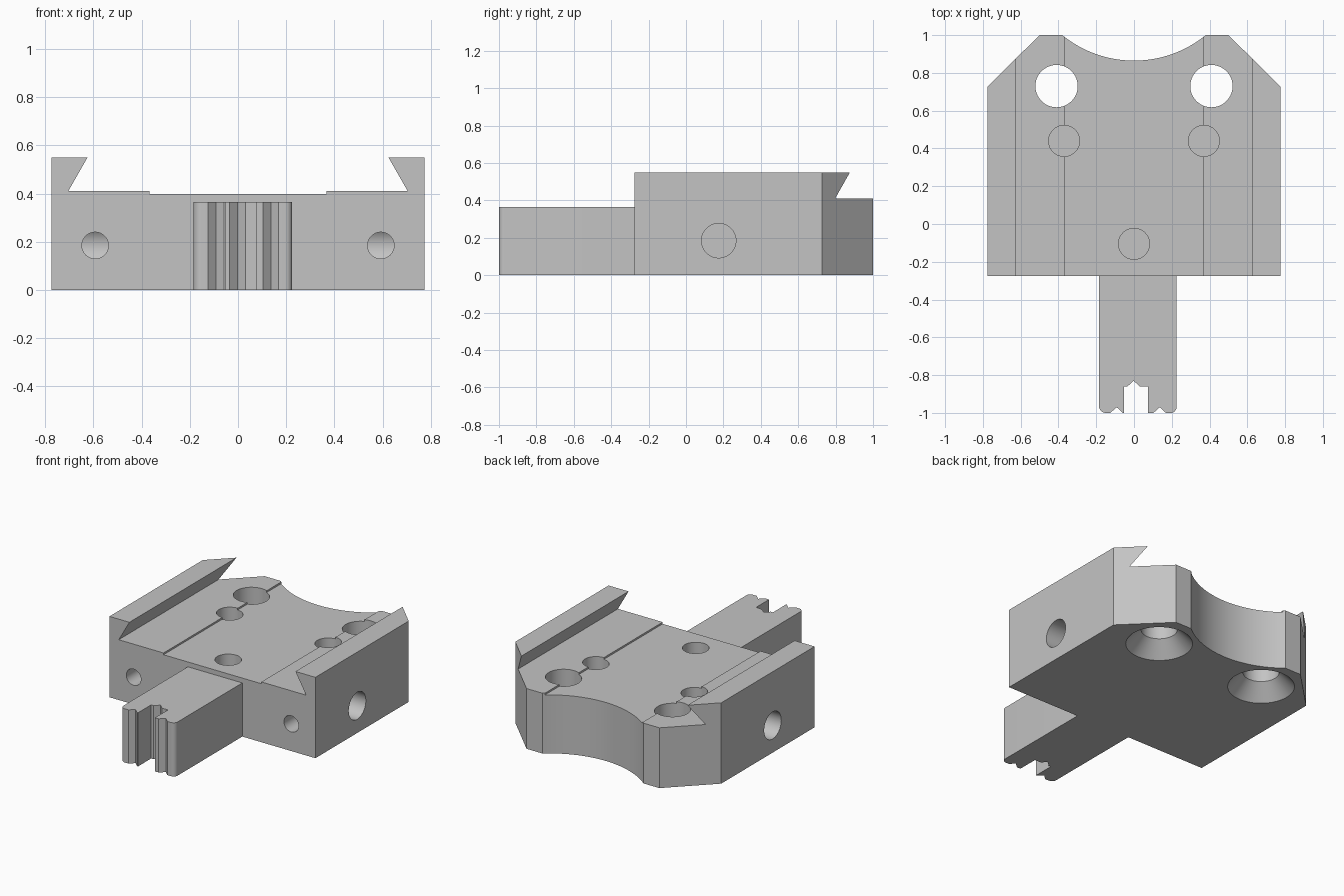
import bpy, bmesh
from math import sin, cos, pi, asin, radians
from mathutils import Vector, Matrix

cube = bpy.data.objects.get("Cube")
if cube:
    bpy.data.objects.remove(cube, do_unlink=True)

grey = bpy.data.materials.new("plain grey")
grey.use_nodes = True
grey.diffuse_color = (0.55, 0.55, 0.55, 1)
grey.node_tree.nodes["Principled BSDF"].inputs["Base Color"].default_value = grey.diffuse_color


def add_object(name, bm):
    bmesh.ops.recalc_face_normals(bm, faces=bm.faces)
    mesh = bpy.data.meshes.new(name)
    bm.to_mesh(mesh)
    bm.free()
    mesh.materials.append(grey)
    obj = bpy.data.objects.new(name, mesh)
    bpy.context.collection.objects.link(obj)
    return obj


def extrude(name, points, offset):
    """Close a 3D outline and push it along an offset."""
    bm = bmesh.new()
    face = bm.faces.new([bm.verts.new(p) for p in points])
    new = bmesh.ops.extrude_face_region(bm, geom=[face])["geom"]
    bmesh.ops.translate(bm, vec=offset,
                        verts=[v for v in new if isinstance(v, bmesh.types.BMVert)])
    return add_object(name, bm)


def rod(name, start, end, r1, r2=None):
    """Round cutter between two points, tapered if r2 is given."""
    start, end = Vector(start), Vector(end)
    axis = end - start
    turn = axis.to_track_quat('Z', 'Y').to_matrix().to_4x4()
    bm = bmesh.new()
    bmesh.ops.create_cone(bm, cap_ends=True, segments=64, radius1=r1,
                          radius2=r1 if r2 is None else r2, depth=axis.length,
                          matrix=Matrix.Translation((start + end) / 2) @ turn)
    return add_object(name, bm)


def combine(obj, tool, operation='DIFFERENCE'):
    tool.hide_render = True
    mod = obj.modifiers.new("cut", 'BOOLEAN')
    mod.object, mod.operation, mod.solver = tool, operation, 'EXACT'
    bpy.context.view_layer.objects.active = obj
    bpy.ops.object.modifier_apply(modifier=mod.name)
    bpy.data.objects.remove(tool, do_unlink=True)


def arc(cx, cy, r, a0, a1, n):
    return [(cx + r * cos(a0 + (a1 - a0) * i / n),
             cy + r * sin(a0 + (a1 - a0) * i / n)) for i in range(n + 1)]


# Body: dovetail rail section run from front to back
half = [(0.775, 0), (0.775, 0.55), (0.625, 0.55), (0.705, 0.41), (0.368, 0.41), (0.368, 0.398)]
section = half + [(-x, z) for x, z in reversed(half)]
body = extrude("dovetail_body", [(x, -0.275, z) for x, z in section], (0, 1.4, 0))

# Plan outline: chamfered back corners and a round back recess
swing = asin(0.38 / 0.602)
plan = [(-0.9, -0.5), (0.9, -0.5), (0.9, 0.605), (0.775, 0.728), (0.5, 1)]
plan += arc(0, 1.467, 0.602, -pi / 2 + swing, -pi / 2 - swing, 32)
plan += [(-0.5, 1), (-0.775, 0.728), (-0.9, 0.605)]
combine(body, extrude("plan_cutter", [(x, y, -0.2) for x, y in plan], (0, 0, 1)), 'INTERSECT')

# Holes mirrored on both sides
for s in (-1, 1):
    x = s * 0.41
    combine(body, rod("bolt_cutter", (x, 0.73, -0.1), (x, 0.73, 0.7), 0.112))
    combine(body, rod("countersink_cutter", (x, 0.73, -0.02), (x, 0.73, 0.1), 0.225, 0.112))
    combine(body, rod("pin_cutter", (s * 0.37, 0.44, 0.17), (s * 0.37, 0.44, 0.7), 0.082))
    combine(body, rod("side_cutter", (s * 0.9, 0.175, 0.185), (s * 0.475, 0.175, 0.185), 0.092))
    combine(body, rod("front_cutter", (s * 0.593, -0.4, 0.185), (s * 0.593, 0.175, 0.185), 0.055))
combine(body, rod("centre_pin_cutter", (0, -0.105, 0.17), (0, -0.105, 0.7), 0.082))


# Tongue: rounded front corners, a slot and small V notches
def notch(x, y):
    return [(x - 0.033, y), (x, y + 0.03), (x + 0.033, y)]


outline = [(-0.185, -0.275)]
outline += arc(-0.15, -0.965, 0.035, pi, 1.5 * pi, 8)
outline += notch(-0.092, -1)
outline += [(-0.052, -1), (-0.052, -0.86)] + notch(-0.002, -0.86) + [(0.075, -0.86), (0.075, -1)]
outline += notch(0.136, -1)
outline += arc(0.195, -0.97, 0.03, -pi / 2, 0, 8)
outline += [(0.225, -0.275)]
tongue = extrude("notched_tongue", [(x, y, 0) for x, y in outline], (0, 0, 0.365))

# Smooth the round walls and keep the edges sharp
for obj in (body, tongue):
    bpy.ops.object.select_all(action='DESELECT')
    obj.select_set(True)
    bpy.context.view_layer.objects.active = obj
    bpy.ops.object.shade_smooth_by_angle(angle=radians(25))
